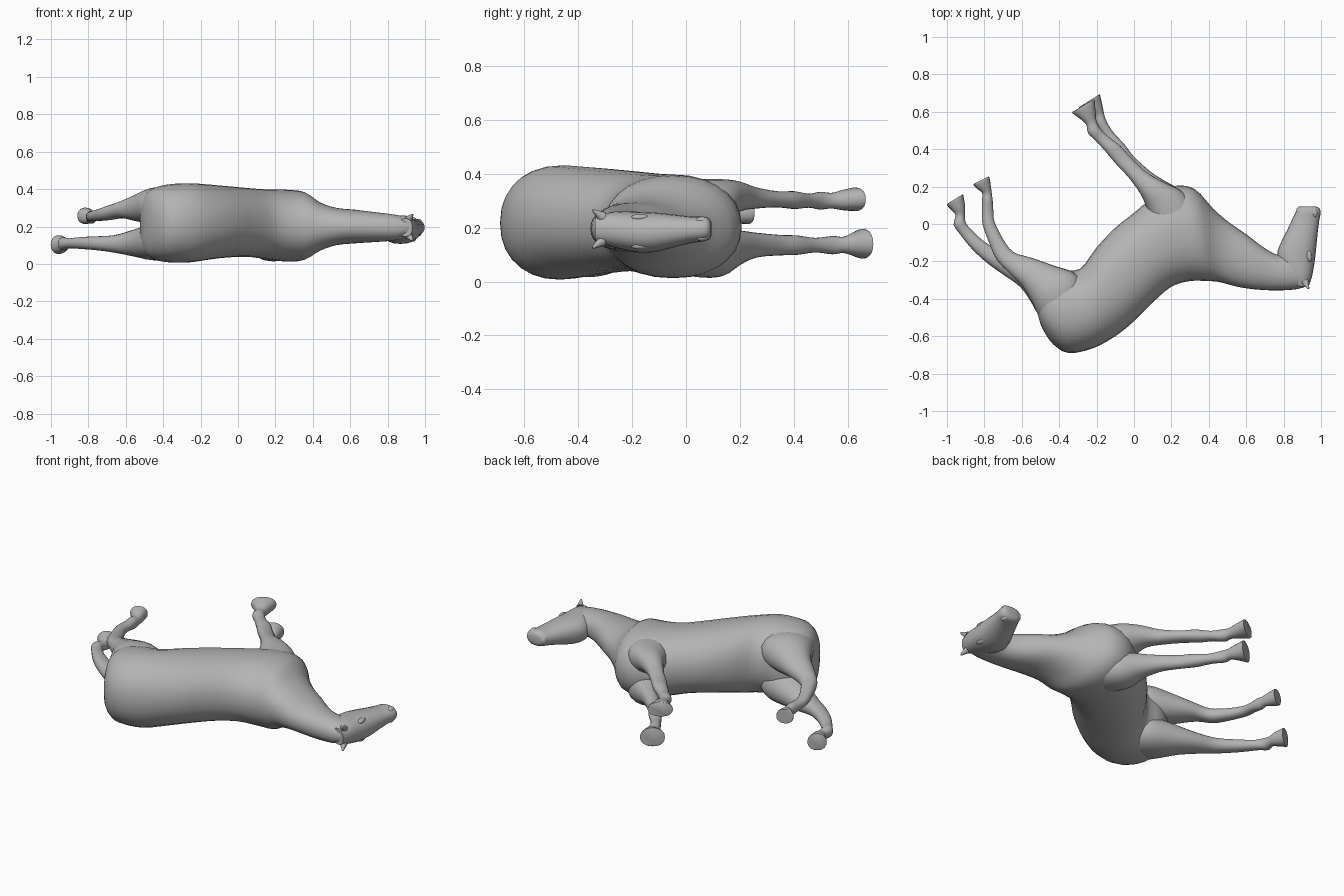
import bpy, bmesh, math
from mathutils import Vector

old = bpy.data.objects.get("Cube")
if old:
    bpy.data.objects.remove(old, do_unlink=True)

coat = bpy.data.materials.new("grey coat")
coat.use_nodes = True
GREY = (0.46, 0.46, 0.46, 1)
coat.diffuse_color = GREY
bsdf = next(n for n in coat.node_tree.nodes if n.type == 'BSDF_PRINCIPLED')
bsdf.inputs["Base Color"].default_value = GREY
bsdf.inputs["Roughness"].default_value = 0.7


def finish(name, bm, angle=40):
    bmesh.ops.recalc_face_normals(bm, faces=bm.faces)
    me = bpy.data.meshes.new(name)
    bm.to_mesh(me)
    bm.free()
    ob = bpy.data.objects.new(name, me)
    bpy.context.collection.objects.link(ob)
    me.materials.append(coat)
    bpy.ops.object.select_all(action='DESELECT')
    ob.select_set(True)
    bpy.context.view_layer.objects.active = ob
    bpy.ops.object.shade_smooth_by_angle(angle=math.radians(angle))
    return ob


def catmull(a, b, c, d, t):
    return [0.5 * (2*q + (r - p)*t + (2*p - 5*q + 4*r - s)*t*t + (3*q - p - 3*r + s)*t**3)
            for p, q, r, s in zip(a, b, c, d)]


def loft(name, rows, power=2.2, sides=20, steps=3):
    """Skin rounded sections. Row: edge A x, y, edge B x, y, centre z, half depth."""
    n = len(rows)
    secs = []
    for i in range(n - 1):
        quad = [rows[max(0, min(n - 1, i + k))] for k in (-1, 0, 1, 2)]
        secs += [catmull(*quad, s / steps) for s in range(steps)]
    secs.append(rows[-1])
    bm = bmesh.new()
    rings = []
    for ax, ay, bx, by, z, h in secs:
        mid, half = Vector((ax + bx, ay + by)) / 2, Vector((bx - ax, by - ay)) / 2
        ring = []
        for k in range(sides):
            t = 2 * math.pi * k / sides
            c, s = (math.copysign(abs(f(t)) ** (2 / power), f(t)) for f in (math.cos, math.sin))
            p = mid + half * c
            ring.append(bm.verts.new((p.x, p.y, z + h * s)))
        rings.append(ring)
    for r0, r1 in zip(rings, rings[1:]):
        for k in range(sides):
            j = (k + 1) % sides
            bm.faces.new((r0[k], r0[j], r1[j], r1[k]))
    bm.faces.new(rings[0])
    bm.faces.new(rings[-1])
    return finish(name, bm)


# Trunk and neck: back edge, belly edge
loft("trunk_and_neck", [
    (-.50, -.535, -.525, -.45, .215, .09),
    (-.475, -.585, -.52, -.36, .215, .15),
    (-.43, -.645, -.48, -.29, .215, .188),
    (-.35, -.69, -.40, -.25, .217, .208),
    (-.22, -.665, -.29, -.24, .22, .211),
    (-.10, -.60, -.20, -.125, .224, .20),
    (.00, -.52, -.10, -.02, .225, .19),
    (.10, -.42, .00, .06, .222, .184),
    (.20, -.335, .08, .125, .213, .186),
    (.30, -.305, .20, .20, .205, .192),
    (.385, -.305, .32, .19, .203, .182),
    (.455, -.31, .42, .085, .20, .13),
    (.55, -.335, .50, .015, .20, .10),
    (.65, -.35, .60, -.055, .20, .09),
    (.76, -.355, .70, -.13, .197, .08),
    (.86, -.35, .77, -.165, .195, .072),
    (.92, -.335, .84, -.16, .195, .06),
], power=2.2, sides=28)

# Head: forehead edge, jaw edge
loft("head", [
    (.932, -.338, .86, -.33, .195, .048),
    (.952, -.28, .80, -.26, .193, .066),
    (.966, -.20, .765, -.17, .184, .075),
    (.974, -.13, .785, -.10, .183, .073),
    (.982, -.05, .82, -.03, .188, .06),
    (.99, .015, .848, .03, .192, .049),
    (.998, .06, .868, .07, .195, .046),
    (.992, .083, .88, .088, .195, .039),
    (.975, .093, .895, .095, .195, .025),
], power=2.3)


# Lips, nostrils, brows and ears, mirrored across the head's middle plane
def blob(name, loc, size, turn=0):
    bm = bmesh.new()
    bmesh.ops.create_uvsphere(bm, u_segments=14, v_segments=8, radius=1)
    for v in bm.verts:
        x, y, z = (a * b for a, b in zip(v.co, size))
        c, s = math.cos(turn), math.sin(turn)
        v.co = (loc[0] + x*c - y*s, loc[1] + x*s + y*c, loc[2] + z)
    return finish(name, bm)


blob("lower_lip", (.887, .07, .195), (.02, .024, .03))
for side, s in (("left", -1), ("right", 1)):
    blob(side + "_nostril", (.965, .06, .195 + s*.03), (.018, .026, .016), .1)
    blob(side + "_brow", (.935, -.17, .185 + s*.053), (.016, .034, .013), .1)
    bm = bmesh.new()
    base, tip = Vector((.915, -.31, .195 + s*.045)), Vector((.934, -.346, .195 + s*.07))
    bmesh.ops.create_cone(bm, cap_ends=True, segments=10, radius1=.021, radius2=.004,
                          depth=(tip - base).length)
    rot = (tip - base).to_track_quat('Z', 'Y')
    for v in bm.verts:
        v.co = rot @ v.co + (base + tip) / 2
    finish(side + "_ear", bm)

# Hind legs: rear edge, front edge
loft("right_hind_leg", [
    (-.44, -.58, -.26, -.54, .29, .075),
    (-.515, -.48, -.26, -.40, .305, .098),
    (-.55, -.41, -.30, -.275, .31, .10),
    (-.60, -.33, -.43, -.222, .30, .075),
    (-.67, -.26, -.55, -.18, .29, .046),
    (-.735, -.19, -.645, -.15, .272, .038),
    (-.775, -.10, -.70, -.08, .262, .032),
    (-.81, .00, -.745, .01, .255, .027),
    (-.812, .07, -.752, .07, .252, .027),
    (-.812, .13, -.755, .12, .25, .034),
    (-.812, .165, -.76, .16, .25, .029),
    (-.835, .185, -.765, .20, .253, .037),
    (-.857, .207, -.772, .245, .257, .044),
    (-.857, .215, -.775, .255, .257, .042),
])
loft("left_hind_leg", [
    (-.44, -.58, -.26, -.54, .14, .075),
    (-.515, -.48, -.26, -.40, .125, .098),
    (-.555, -.41, -.30, -.275, .117, .10),
    (-.61, -.335, -.43, -.222, .112, .077),
    (-.70, -.27, -.58, -.18, .107, .049),
    (-.79, -.205, -.70, -.155, .11, .038),
    (-.87, -.13, -.805, -.09, .112, .032),
    (-.93, -.055, -.875, -.025, .11, .027),
    (-.964, -.005, -.90, .01, .108, .034),
    (-.955, .045, -.904, .05, .105, .029),
    (-.972, .07, -.903, .095, .104, .039),
    (-1.0, .10, -.912, .15, .103, .05),
    (-.998, .108, -.914, .16, .103, .048),
])

# Front legs: rear edge, front edge
loft("right_front_leg", [
    (.17, -.18, .36, -.12, .27, .08),
    (.11, -.03, .33, .06, .283, .094),
    (.07, .08, .27, .165, .29, .09),
    (.035, .16, .165, .222, .315, .058),
    (-.03, .25, .07, .275, .31, .039),
    (-.10, .325, -.015, .355, .305, .03),
    (-.15, .385, -.075, .42, .302, .033),
    (-.20, .44, -.14, .47, .30, .026),
    (-.245, .485, -.18, .51, .30, .033),
    (-.255, .53, -.20, .55, .30, .029),
    (-.285, .56, -.205, .595, .302, .037),
    (-.328, .592, -.21, .655, .305, .044),
    (-.325, .602, -.213, .667, .305, .042),
])
loft("left_front_leg", [
    (.17, -.18, .36, -.12, .135, .08),
    (.11, -.03, .33, .06, .116, .096),
    (.07, .08, .27, .165, .11, .093),
    (.05, .16, .18, .222, .125, .066),
    (.00, .25, .095, .275, .135, .046),
    (-.065, .335, .00, .36, .135, .038),
    (-.12, .40, -.05, .425, .135, .036),
    (-.165, .47, -.11, .49, .135, .027),
    (-.205, .535, -.147, .55, .135, .034),
    (-.215, .575, -.16, .59, .136, .03),
    (-.245, .60, -.168, .63, .138, .041),
    (-.293, .618, -.18, .685, .14, .055),
    (-.29, .627, -.182, .695, .14, .053),
])
